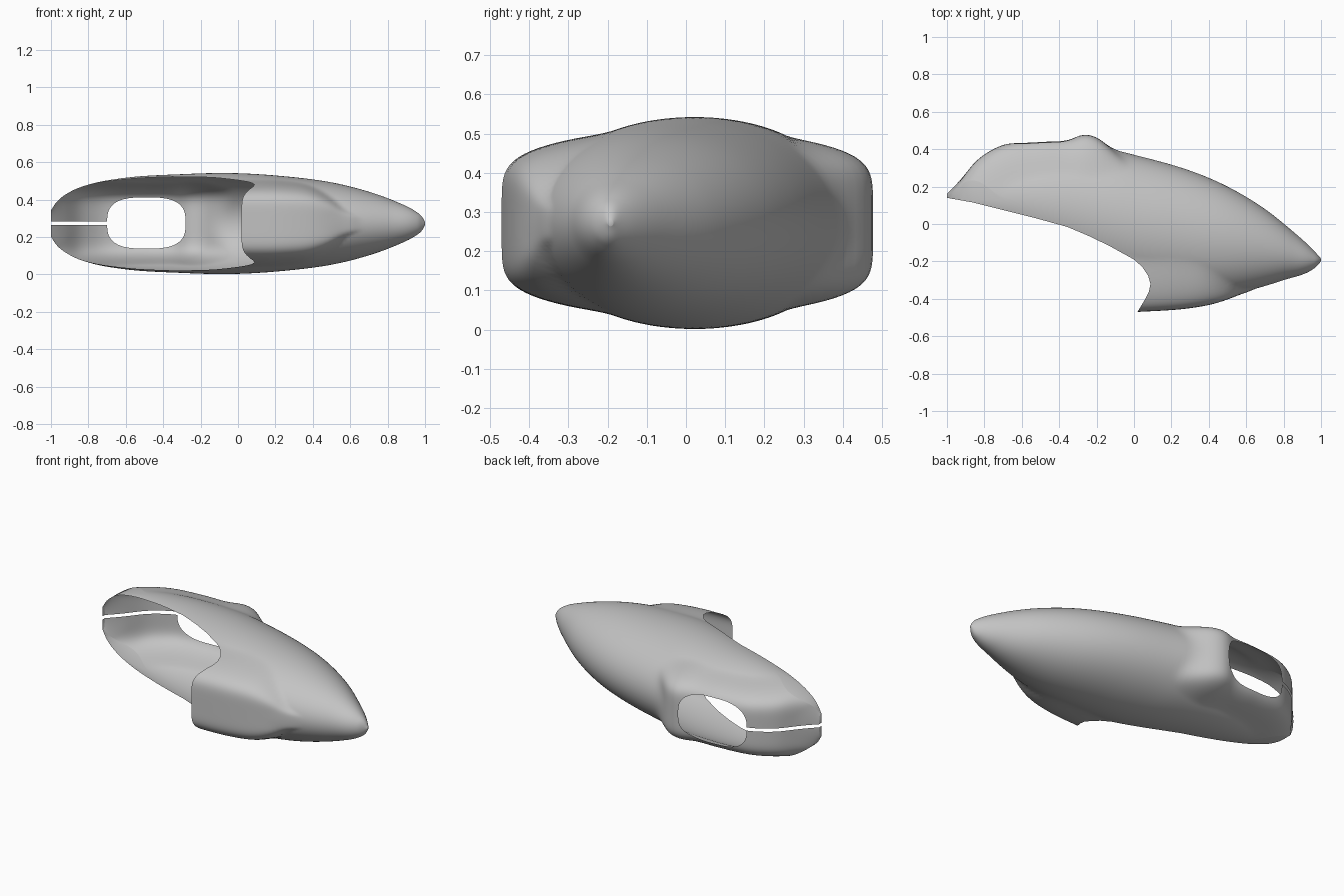
import bpy, bmesh, math

if "Cube" in bpy.data.objects:
    bpy.data.objects.remove(bpy.data.objects["Cube"], do_unlink=True)

MID = 0.272  # height of the mirror plane

paint = bpy.data.materials.new("plain_grey")
paint.use_nodes = True
paint.diffuse_color = (0.55, 0.55, 0.55, 1)
paint.node_tree.nodes["Principled BSDF"].inputs["Base Color"].default_value = (0.55, 0.55, 0.55, 1)


def smooth_profile(pts):
    """Return a smooth function through (x, value) points."""
    n = len(pts)
    secant = [(pts[i + 1][1] - pts[i][1]) / (pts[i + 1][0] - pts[i][0]) for i in range(n - 1)]
    slope = [secant[0]] + [(a + b) / 2 for a, b in zip(secant, secant[1:])] + [secant[-1]]

    def f(x):
        x = min(max(x, pts[0][0]), pts[-1][0])
        i = max(j for j in range(n - 1) if pts[j][0] <= x)
        (x0, a), (x1, b) = pts[i], pts[i + 1]
        d = x1 - x0
        t = (x - x0) / d
        bend = (1 - t) * (slope[i] * d - (b - a)) + t * ((b - a) - slope[i + 1] * d)
        return a + (b - a) * t + t * (1 - t) * bend
    return f


def smooth_max(a, b, k=0.035):
    t = max(k - abs(a - b), 0) / k
    return max(a, b) + t * t * k / 4


# Body profiles along its length
height = smooth_profile([(-1, .07), (-.97, .115), (-.9, .168), (-.8, .208), (-.6, .245), (-.3, .264),
                         (-.05, .27), (.2, .257), (.5, .22), (.7, .17), (.85, .115), (.95, .065),
                         (.985, .035), (1, .008)])
back = smooth_profile([(-1, .16), (-.93, .22), (-.85, .29), (-.7, .36), (-.5, .4), (-.3, .415),
                       (-.13, .4), (0, .37), (.3, .285), (.5, .2), (.7, .08), (.85, -.04),
                       (.95, -.13), (1, -.185)])
front = smooth_profile([(-1, .12), (-.9, 0), (-.8, -.056), (-.5, -.19), (-.2, -.31), (0, -.37),
                        (.1, -.385), (.3, -.395), (.45, -.385), (.6, -.358), (.8, -.3), (.96, -.24), (1, -.2)])
# Crests of the two scoops, and half the height of each
back_crest = smooth_profile([(-1, .14), (-.93, .23), (-.85, .33), (-.77, .39), (-.69, .425), (-.5, .45),
                             (-.35, .455), (-.26, .477), (-.2, .462), (-.13, .41), (-.05, .33), (.1, .1),
                             (1, -2)])
front_crest = smooth_profile([(-.1, .475), (.02, .47), (.3, .45), (.45, .42), (.55, .38), (.65, .32),
                              (.8, .1), (1, -.3)])
front_half = smooth_profile([(-.1, .192), (.25, .192), (.4, .175), (.5, .135), (.58, .08), (.7, .05), (1, .05)])
BACK_HALF = 0.192


def scoop(crest, z, half):
    return crest - 0.1 * (abs(z) / half) ** 6


def make_object(name, bm):
    bmesh.ops.recalc_face_normals(bm, faces=bm.faces)
    mesh = bpy.data.meshes.new(name)
    bm.to_mesh(mesh)
    bm.free()
    mesh.materials.append(paint)
    mesh.materials.append(paint)  # second slot marks cut faces
    obj = bpy.data.objects.new(name, mesh)
    bpy.context.collection.objects.link(obj)
    return obj


# Closed hull lofted from nose to tail
STATIONS, AROUND = 120, 160
bm = bmesh.new()
rings = []
for i in range(STATIONS + 1):
    x = -math.cos(math.pi * i / STATIONS)
    mid, half = (back(x) + front(x)) / 2, (back(x) - front(x)) / 2
    ring = []
    for j in range(AROUND):
        a = math.tau * (j + 0.5) / AROUND
        y, z = mid + half * math.cos(a), height(x) * math.sin(a)
        if math.cos(a) > 0:
            y = smooth_max(y, scoop(back_crest(x), z, BACK_HALF))
        elif x > -0.1:
            y = -smooth_max(-y, scoop(front_crest(x), z, front_half(x)))
        ring.append(bm.verts.new((x, y, MID + z)))
    rings.append(ring)
for a, b in zip(rings, rings[1:]):
    for j in range(AROUND):
        k = (j + 1) % AROUND
        bm.faces.new((a[j], a[k], b[k], b[j]))
bm.faces.new(rings[0])
bm.faces.new(rings[-1])
for f in bm.faces:
    f.smooth = True
shell = make_object("body_shell", bm)


def prism(name, outline, offset):
    """Extrude a closed outline of points along offset to make a cutter."""
    bm = bmesh.new()
    face = bm.faces.new([bm.verts.new(p) for p in outline])
    out = bmesh.ops.extrude_face_region(bm, geom=[face])
    bmesh.ops.translate(bm, vec=offset, verts=[v for v in out["geom"] if isinstance(v, bmesh.types.BMVert)])
    for f in bm.faces:
        f.material_index = 1
    obj = make_object(name, bm)
    obj.hide_render = True
    return obj


# Front opening, rounded rear port and tail slit
edge = [(-1.2, .15), (-1, .14), (-.86, .115), (-.72, .08), (-.54, .035), (-.355, -.016), (-.24, -.065),
        (-.13, -.118), (0, -.19), (.045, -.23), (.075, -.275), (.088, -.32), (.08, -.36),
        (.055, -.41), (.02, -.468), (0, -.5), (-.05, -.8), (-1.2, -.8)]
opening = prism("opening_cutter", [(x, y, -0.3) for x, y in edge], (0, 0, 1.2))


def rounded(c, r):
    return math.copysign(abs(c) ** 0.68, c) * r


turns = [math.tau * (i + 0.5) / 48 for i in range(48)]
port = prism("port_cutter", [(-0.49 + rounded(math.cos(a), .21), -0.7, 0.275 + rounded(math.sin(a), .137))
                             for a in turns], (0, 1.6, 0))
slit = prism("slit_cutter", [(x, -0.7, z) for x, z in
                             ((-1.2, .265), (-.6, .265), (-.6, .284), (-1.2, .284))], (0, 1.6, 0))

bpy.context.view_layer.objects.active = shell
for cutter in (opening, port, slit):
    mod = shell.modifiers.new("cut", "BOOLEAN")
    mod.operation = "DIFFERENCE"
    mod.solver = "EXACT"
    mod.object = cutter
    bpy.ops.object.modifier_apply(modifier=mod.name)
    bpy.data.objects.remove(cutter, do_unlink=True)

# Keep only the thin outer skin
bm = bmesh.new()
bm.from_mesh(shell.data)
bmesh.ops.delete(bm, geom=[f for f in bm.faces if f.material_index == 1], context="FACES")
bm.to_mesh(shell.data)
bm.free()
shell.data.materials.pop(index=1)
